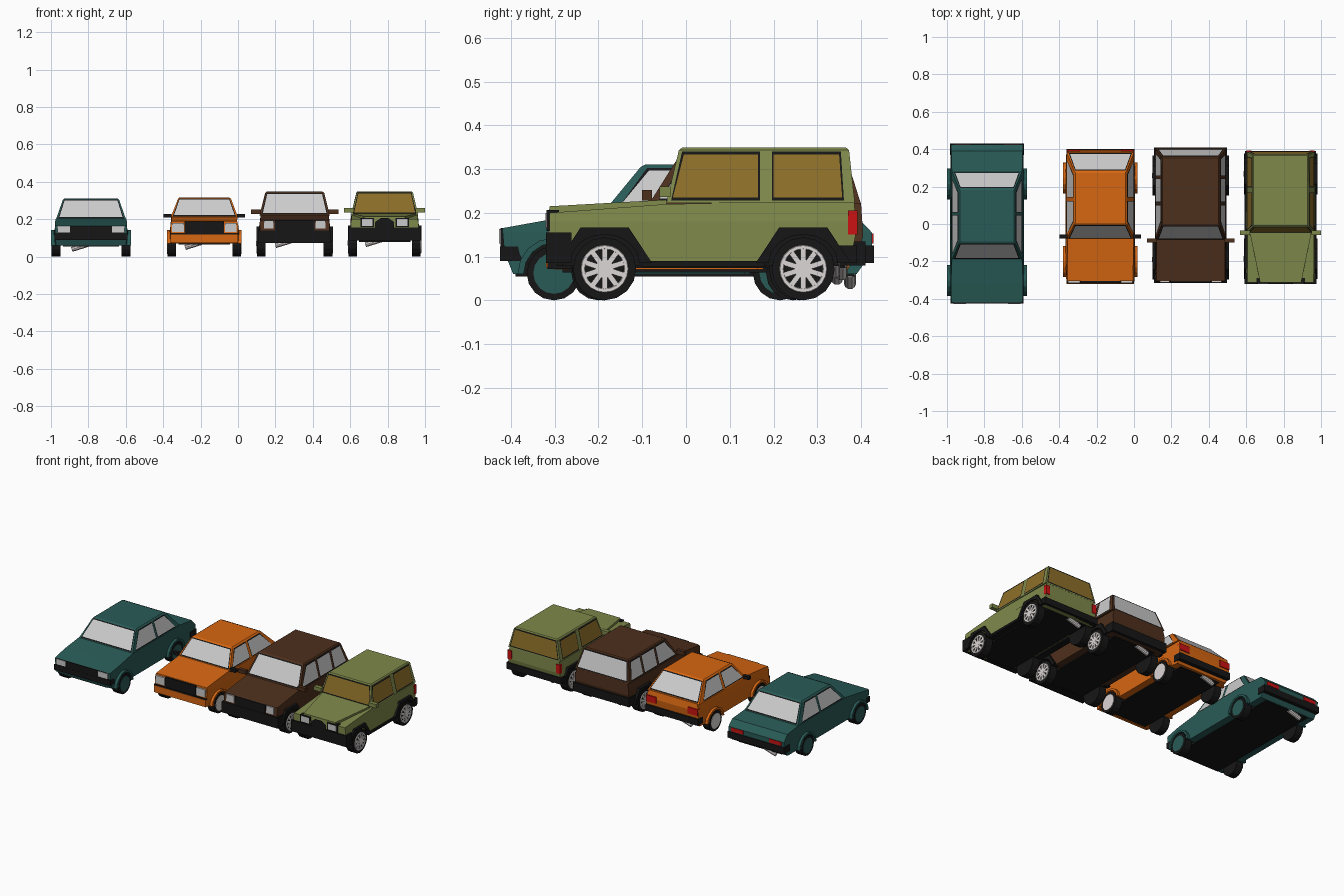
import bpy, bmesh
from math import sin, cos, pi
from mathutils import Vector, Matrix

if "Cube" in bpy.data.objects:
    bpy.data.objects.remove(bpy.data.objects["Cube"])

COL = dict(teal=(.022, .105, .095), orange=(.68, .135, .006), brown=(.075, .029, .012),
           green=(.21, .25, .07), amber=(.27, .16, .022), black=(.008, .008, .008),
           red=(.6, .006, .006), glass=(.62, .62, .62), silver=(.72, .68, .67), lamp=(.8, .8, .8))
MATS = {}
for key, rgb in COL.items():
    MATS[key] = bpy.data.materials.new(key)
    MATS[key].diffuse_color = (*rgb, 1)


def finish(bm, name, mat, cx):
    me = bpy.data.meshes.new(name)
    bm.to_mesh(me)
    bm.free()
    me.materials.append(MATS[mat])
    ob = bpy.data.objects.new(name, me)
    ob.location.x = cx
    bpy.context.collection.objects.link(ob)
    return ob


def prism_bm(pts, x0, x1):
    """Side profile (y, z) extruded along x."""
    bm = bmesh.new()
    f = bm.faces.new([bm.verts.new((x0, y, z)) for y, z in pts])
    new = bmesh.ops.extrude_face_region(bm, geom=[f])['geom']
    for v in new:
        if isinstance(v, bmesh.types.BMVert):
            v.co.x = x1
    bmesh.ops.recalc_face_normals(bm, faces=bm.faces)
    return bm


def box(name, mat, cx, x, y, z, both=False):
    for s in ((1, -1) if both else (1,)):
        pts = [(y[0], z[0]), (y[1], z[0]), (y[1], z[1]), (y[0], z[1])]
        finish(prism_bm(pts, s * x[0], s * x[1]), name, mat, cx)


def cyl(name, mat, cx, at, r, depth, n=16, tilt=0):
    bm = bmesh.new()
    m = Matrix.Translation(at) @ Matrix.Rotation(tilt, 4, 'Y') @ Matrix.Rotation(pi / 2, 4, 'Y')
    bmesh.ops.create_cone(bm, cap_ends=True, segments=n, radius1=r, radius2=r, depth=depth, matrix=m)
    return finish(bm, name, mat, cx)


def pane(name, mat, cx, pts, off):
    """Flat panel through pts, pushed outwards along its normal."""
    pts = [Vector(p) for p in pts]
    n = (pts[1] - pts[0]).cross(pts[2] - pts[0]).normalized()
    bm = bmesh.new()
    bm.faces.new([bm.verts.new(p + n * off) for p in pts])
    finish(bm, name, mat, cx)


def lerp(a, b, t):
    return a + (b - a) * t


def wheel(cx, side, hw, y, r, rim, spoked):
    w = .046
    x = side * (hw - w / 2)
    cyl("tire", 'black', cx, (x, y, r), r, w, 16)
    face = side * hw
    if not spoked:
        cyl("hub_cap", rim, cx, (face, y, r), r * .76, .004, 16)
        return
    bm = bmesh.new()
    n = 20
    # rim ring
    ring = [[bm.verts.new((face + side * d, y + q * r * cos(2 * pi * i / n), r + q * r * sin(2 * pi * i / n)))
             for i in range(n)] for q, d in ((.76, 0), (.74, .004), (.64, .004), (.62, 0))]
    for a, b in zip(ring, ring[1:]):
        for i in range(n):
            bm.faces.new((a[i], a[(i + 1) % n], b[(i + 1) % n], b[i]))
    # spokes
    for i in range(10):
        m = (Matrix.Translation((face, y, r)) @ Matrix.Rotation(2 * pi * i / 10, 4, 'X')
             @ Matrix.Translation((0, 0, r * .36)) @ Matrix.Diagonal((.007, r * .17, r * .62, 1)))
        bmesh.ops.create_cube(bm, size=1, matrix=m)
    bmesh.ops.recalc_face_normals(bm, faces=bm.faces)
    finish(bm, "spoked_rim", rim, cx)
    cyl("wheel_hub", rim, cx, (face, y, r), r * .2, .009, 10)


def arch(y, sill, ra, h, n=8):
    return [(y + ra * cos(pi * i / n), sill + h * sin(pi * i / n)) for i in range(n + 1)]


def car(cx, paint, outline, wheels, r, hw, shoulder, cabin, windows, glass, rim, spoked, flare, flare_out):
    sill = outline[0][1]
    ra, h = r + .007, 2 * r + .007 - sill
    # lower body with wheel arches
    pts = list(outline)
    for wy in reversed(wheels):
        pts += arch(wy, sill, ra, h)
    bm = prism_bm(pts, -hw, hw)
    bmesh.ops.bisect_plane(bm, geom=bm.verts[:] + bm.edges[:] + bm.faces[:],
                           plane_co=(0, 0, shoulder), plane_no=(0, 0, 1))
    top = max(p[1] for p in outline)
    y0, y1 = min(p[0] for p in outline), max(p[0] for p in outline)
    for v in bm.verts:
        k = 1.0
        if v.co.z > shoulder + .001:
            k -= .06 * (v.co.z - shoulder) / (top - shoulder)
        elif v.co.z < shoulder - .001:
            k -= .03 * (shoulder - v.co.z) / (shoulder - sill)
        if v.co.y < y0 + .03 or v.co.y > y1 - .03:
            k -= .035
        v.co.x *= k
    finish(bm, "car_body", paint, cx)
    # underside
    box("floor_pan", 'black', cx, (-hw + .05, hw - .05), (y0 + .03, y1 - .04), (sill - .006, shoulder - .01))
    # fender flares and wheels
    for wy in wheels:
        inner = arch(wy, sill, ra, h)
        outer = arch(wy, sill, ra + .014, h + .012)
        if flare == 'black':
            outer = [(wy + ra + .03, sill), (wy + ra * .7, sill + h + .015),
                     (wy - ra * .7, sill + h + .015), (wy - ra - .03, sill)]
        for s in (1, -1):
            finish(prism_bm(outer + inner[::-1], s * (hw - .03), s * flare_out), "fender_flare", flare, cx)
            wheel(cx, s, flare_out - .003, wy, r, rim, spoked)
    # cabin
    yfb, yft, yrt, yrb, zb, zt, hb, ht = cabin
    bm = prism_bm([(yfb, zb), (yrb, zb), (yrt, zt), (yft, zt)], -1, 1)
    for v in bm.verts:
        v.co.x *= hb if v.co.z < zb + .001 else ht
    bmesh.ops.bevel(bm, geom=[e for e in bm.edges if all(v.co.z > zt - .001 for v in e.verts)],
                    offset=.006, segments=1, affect='EDGES')
    finish(bm, "cabin", paint, cx)

    # windscreen and rear window, with dark frames
    for ya, yb, s, nm in ((yfb, yft, 1, "windscreen"), (yrb, yrt, -1, "rear_window")):
        for mat, off, u, v0, v1 in (('black', .001, .95, .05, .95), (glass, .002, .92, .1, .9)):
            q = [(sx * s * u * lerp(hb, ht, v), lerp(ya, yb, v), lerp(zb, zt, v))
                 for sx, v in ((-1, v0), (1, v0), (1, v1), (-1, v1))]
            pane(nm if mat == glass else nm + "_frame", mat, cx, q, off)
    # side windows
    for b0, b1, t1, t0 in windows:
        for mat, off, e, v0, v1 in (('black', .001, .004, .05, .93), (glass, .002, 0, .1, .87)):
            q = [(lerp(hb, ht, v), y, lerp(zb, zt, v))
                 for y, v in ((b0 - e, v0), (b1 + e, v0), (t1 + e, v1), (t0 - e, v1))]
            nm = "side_window" if mat == glass else "side_window_frame"
            pane(nm, mat, cx, q, off)
            pane(nm, mat, cx, [(-x, y, z) for x, y, z in q[::-1]], off)
    # exhaust
    cyl("muffler", 'silver', cx, (-.06, y1 - .05, sill - .008), .014, .09, 10, -.3)


# teal sedan
c = -.786
car(c, 'teal', [(-.395, .06), (-.415, .11), (-.42, .165), (-.32, .183), (-.19, .203), (.28, .203),
                (.39, .192), (.425, .155), (.425, .11), (.39, .06)],
    (-.302, .215), .062, .2, .155, (-.19, -.1, .187, .28, .2, .31, .187, .15),
    [(-.155, .045, .045, -.085), (.065, .235, .165, .065)], 'glass', 'teal', False, 'teal', .213)
box("grille", 'black', c, (-.18, .18), (-.424, -.4), (.122, .165))
box("headlight", 'lamp', c, (.112, .18), (-.427, -.4), (.13, .163), True)
box("front_bumper", 'black', c, (-.195, .195), (-.425, -.375), (.09, .123))
box("rear_bumper", 'black', c, (-.197, .197), (.37, .43), (.085, .125))
box("tail_light", 'red', c, (.09, .175), (.4, .428), (.13, .153), True)

# orange hatchback
c = -.18
car(c, 'orange', [(-.3, .07), (-.312, .12), (-.305, .19), (-.08, .213), (.385, .213), (.395, .17),
                  (.39, .12), (.37, .07)],
    (-.2, .245), .062, .188, .165, (-.08, 0, .28, .383, .21, .316, .18, .14),
    [(-.05, .12, .12, .015), (.145, .335, .262, .145)], 'glass', 'silver', False, 'orange', .2)
box("grille", 'black', c, (-.105, .105), (-.315, -.29), (.125, .187))
box("headlight", 'lamp', c, (.11, .172), (-.315, -.29), (.132, .18), True)
box("front_bumper", 'orange', c, (-.18, .18), (-.32, -.28), (.075, .118))
box("bumper_trim", 'black', c, (-.18, .18), (-.318, -.29), (.118, .126))
box("rear_bumper", 'black', c, (-.182, .182), (.35, .4), (.085, .125))
box("tail_light", 'red', c, (.11, .178), (.37, .398), (.145, .185), True)
box("mirror", 'black', c, (.175, .217), (-.078, -.055), (.208, .227), True)

# brown wagon
c = .303
car(c, 'brown', [(-.29, .08), (-.31, .13), (-.305, .195), (-.085, .222), (.4, .222), (.405, .15), (.39, .08)],
    (-.19, .26), .07, .194, .18, (-.085, -.005, .36, .4, .22, .347, .188, .156),
    [(-.06, .1, .1, .015), (.12, .24, .24, .12), (.26, .372, .345, .26)], 'glass', 'silver', True, 'black', .204)
box("grille", 'black', c, (-.105, .105), (-.314, -.29), (.14, .195))
box("headlight", 'lamp', c, (.112, .165), (-.314, -.29), (.15, .193), True)
box("front_bumper", 'black', c, (-.195, .195), (-.316, -.26), (.072, .14))
box("rear_bumper", 'black', c, (-.195, .195), (.345, .41), (.08, .135))
box("mirror", 'brown', c, (.18, .233), (-.1, -.078), (.228, .252), True)

# green off-roader
c = .784
car(c, 'green', [(-.3, .085), (-.312, .13), (-.312, .2), (-.045, .22), (.385, .228), (.388, .15), (.375, .085)],
    (-.186, .268), .072, .188, .18, (-.045, -.015, .372, .386, .222, .349, .18, .15),
    [(-.03, .165, .165, -.005), (.2, .357, .35, .2)], 'amber', 'silver', True, 'black', .196)
bm = prism_bm([(-.316, .17), (-.045, .2), (-.045, .23), (-.312, .215)], -1, 1)
for v in bm.verts:
    v.co.x *= .11 if v.co.y < -.2 else .165
finish(bm, "raised_hood", 'green', c)
box("headlight_frame", 'black', c, (.058, .13), (-.319, -.29), (.158, .206), True)
box("headlight", 'lamp', c, (.066, .122), (-.321, -.29), (.165, .2), True)
pane("grille", 'black', c, [(.055 * cos(pi / 8 + pi * i / 4), -.32, .172 + .036 * sin(pi / 8 + pi * i / 4))
                            for i in range(8)], .001)
box("front_bumper", 'black', c, (-.193, .193), (-.32, -.262), (.085, .155))
box("rear_bumper", 'black', c, (-.19, .19), (.345, .391), (.085, .125))
box("sill_trim", 'black', c, (.15, .192), (-.1, .18), (.076, .09), True)
box("tail_light", 'red', c, (.155, .182), (.37, .392), (.15, .205), True)
box("mirror", 'green', c, (.165, .216), (-.06, -.035), (.236, .26), True)

for m in bpy.data.materials:
    if m.users and not m.is_grease_pencil:
        m.use_nodes = True
        m.node_tree.nodes["Principled BSDF"].inputs["Base Color"].default_value = m.diffuse_color
